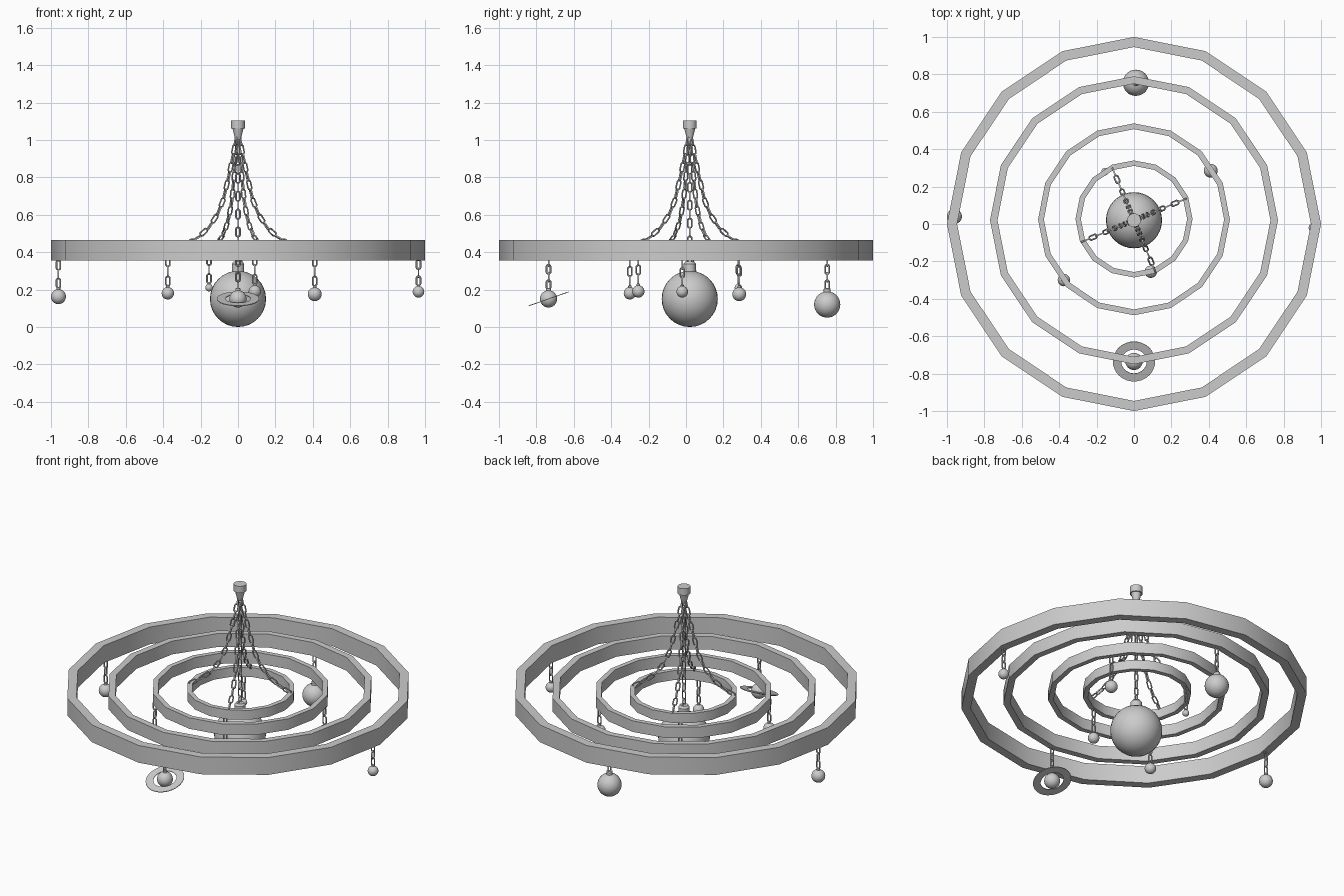
import bpy, bmesh, math
from mathutils import Vector, Matrix

cube = bpy.data.objects.get("Cube")
if cube:
    bpy.data.objects.remove(cube, do_unlink=True)

GREY = (0.6, 0.6, 0.6, 1)
metal = bpy.data.materials.new("grey_metal")
metal.use_nodes = True
metal.diffuse_color = GREY
metal.node_tree.nodes["Principled BSDF"].inputs["Base Color"].default_value = GREY

CY = 0.02          # y of the hanging axis
RING_Z = 0.41      # mid height of the orbit rings
PITCH = 0.047      # spacing of chain links


def finish(name, bm, angle=30):
    bmesh.ops.recalc_face_normals(bm, faces=bm.faces)
    mesh = bpy.data.meshes.new(name)
    bm.to_mesh(mesh)
    bm.free()
    ob = bpy.data.objects.new(name, mesh)
    bpy.context.collection.objects.link(ob)
    mesh.materials.append(metal)
    bpy.ops.object.select_all(action='DESELECT')
    ob.select_set(True)
    bpy.context.view_layer.objects.active = ob
    bpy.ops.object.shade_smooth_by_angle(angle=math.radians(angle))
    return ob


def lathe(bm, profile, steps, matrix=Matrix(), closed=False):
    """Spin (radius, z) points about z and place the result."""
    loops = []
    for k in range(steps):
        a = math.tau * k / steps
        loops.append([bm.verts.new(matrix @ Vector((r * math.cos(a), r * math.sin(a), z)))
                      for r, z in profile])
    n = len(profile)
    for k in range(steps):
        p, q = loops[k], loops[(k + 1) % steps]
        for i in range(n if closed else n - 1):
            j = (i + 1) % n
            bm.faces.new((p[i], q[i], q[j], p[j]))
    if not closed:
        bm.faces.new([l[0] for l in loops])
        bm.faces.new([l[-1] for l in loops])


def add_link(bm, centre, direction, twist):
    """One stadium-shaped wire link, long axis along direction."""
    rot = direction.to_track_quat('Z', 'Y').to_matrix().to_4x4()
    m = Matrix.Translation(centre) @ rot @ Matrix.Rotation(twist, 4, 'Z')
    steps, sides, wire, bend, straight = 12, 6, 0.0045, 0.011, 0.014
    loops = []
    for k in range(steps):
        a = math.tau * (k + 0.5) / steps
        out = Vector((math.cos(a), 0, math.sin(a)))
        mid = out * bend + Vector((0, 0, math.copysign(straight, out.z)))
        loops.append([bm.verts.new(m @ (mid + wire * (
            out * math.cos(b) + Vector((0, 1, 0)) * math.sin(b))))
            for b in (math.tau * s / sides for s in range(sides))])
    for k in range(steps):
        p, q = loops[k], loops[(k + 1) % steps]
        for s in range(sides):
            t = (s + 1) % sides
            bm.faces.new((p[s], q[s], q[t], p[t]))


def chain(name, points):
    """Links laid at even spacing along a polyline."""
    bm = bmesh.new()
    lengths = [(b - a).length for a, b in zip(points, points[1:])]
    total = sum(lengths)
    count = max(2, round(total / PITCH))
    for i in range(count):
        d = total * (i + 0.5) / count
        for a, b, l in zip(points, points[1:], lengths):
            if d <= l:
                break
            d -= l
        add_link(bm, a.lerp(b, d / l), (b - a).normalized(), (i % 2) * math.pi / 2)
    finish(name, bm, 60)


def ball(name, centre, radius, cap_r, cap_h):
    """Sphere with a small cap on top."""
    bm = bmesh.new()
    place = Matrix.Translation(centre)
    bmesh.ops.create_uvsphere(bm, u_segments=32, v_segments=16, radius=radius, matrix=place)
    lathe(bm, [(cap_r, radius * 0.9), (cap_r, radius + cap_h * 0.75),
               (cap_r * 0.7, radius + cap_h)], 16, place)
    finish(name, bm, 35)


# Orbit rings: outer radius, width, height, centre y
RINGS = [("inner_ring", 0.313, 0.029, 0.06, 0.027),
         ("second_ring", 0.513, 0.031, 0.07, 0.025),
         ("third_ring", 0.77, 0.04, 0.085, 0.02),
         ("outer_ring", 1.0, 0.054, 0.11, 0.0)]
for name, r, w, h, y in RINGS:
    bm = bmesh.new()
    section = [(r, -h / 2), (r, h / 2), (r - w, h / 2), (r - w, -h / 2)]
    lathe(bm, section, 16, Matrix.Translation((0, y, RING_Z)), closed=True)
    finish(name, bm)

# Ceiling mount
bm = bmesh.new()
lathe(bm, [(0.014, 1.0), (0.03, 1.062), (0.037, 1.062), (0.037, 1.105)], 16,
      Matrix.Translation((0, CY, 0)))
finish("ceiling_mount", bm)

# Four sweeping chains to the inner ring
SWEEP = [(0.008, 1.02), (0.028, 0.92), (0.05, 0.82), (0.085, 0.68), (0.12, 0.6),
         (0.17, 0.53), (0.23, 0.48), (0.3, 0.44)]
for k in range(4):
    a = math.radians(22.5 + 90 * k)
    chain(f"support_chain_{k + 1}",
          [Vector((r * math.cos(a), CY + r * math.sin(a), z)) for r, z in SWEEP])

# Central ball and its chain
ball("central_ball", (0, CY, 0.15), 0.15, 0.033, 0.05)
chain("central_chain", [Vector((0, CY, 1.01)), Vector((0, CY, 0.34))])

# Hanging balls: x, y, z, radius, height of the ring underside
BALLS = [("tiny_ball", -0.155, 0.28, 0.21, 0.02, 0.38),
         ("inner_ball", 0.09, -0.255, 0.19, 0.033, 0.38),
         ("left_ball", 0.41, 0.285, 0.175, 0.037, 0.375),
         ("right_ball", -0.375, -0.3, 0.18, 0.033, 0.375),
         ("large_ball", 0.01, 0.755, 0.12, 0.07, 0.37),
         ("ringed_ball", 0, -0.735, 0.15, 0.046, 0.37),
         ("outer_right_ball", -0.96, 0.04, 0.162, 0.04, 0.355),
         ("outer_left_ball", 0.965, -0.02, 0.188, 0.031, 0.355)]
for name, x, y, z, r, top in BALLS:
    ball(name, (x, y, z), r, r * 0.27, r * 0.25)
    chain(name + "_chain", [Vector((x, y, top)), Vector((x, y, z + r * 1.2))])

# Tilted flat ring round the ringed ball
bm = bmesh.new()
tilt = Matrix.Translation((0, -0.735, 0.15)) @ Matrix.Rotation(math.radians(19.3), 4, 'X')
lathe(bm, [(0.113, -0.002), (0.113, 0.002), (0.068, 0.002), (0.068, -0.002)], 32, tilt, closed=True)
finish("tilted_disc", bm)
